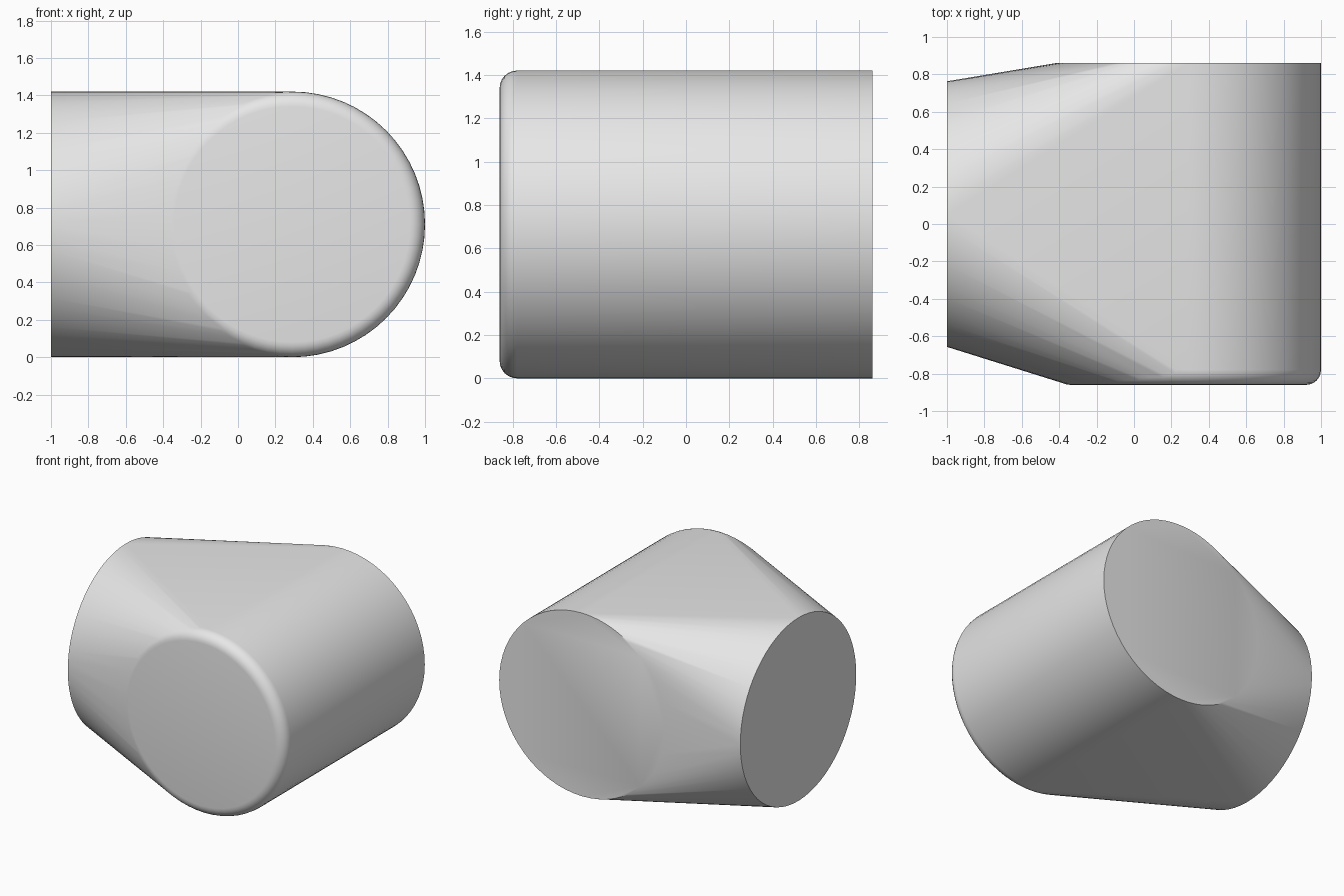
import bpy, bmesh
from math import sin, cos, pi, radians

cube = bpy.data.objects.get("Cube")
if cube:
    bpy.data.objects.remove(cube, do_unlink=True)

RADIUS = 0.71      # both pipe ends share one radius
HALF_DEPTH = 0.86
AXIS_X = 0.29      # centre of the front-to-back pipe
SIDE_Y = 0.053     # centre of the side opening
BEVEL = 0.08
SEGMENTS = 64

grey = bpy.data.materials.new("plain grey")
grey.use_nodes = True
colour = (0.8, 0.8, 0.8, 1)
grey.diffuse_color = colour
grey.node_tree.nodes["Principled BSDF"].inputs["Base Color"].default_value = colour

bm = bmesh.new()


def ring(radius, place):
    """Add a circle of points; place maps (across, up) to a position."""
    for i in range(SEGMENTS):
        a = 2 * pi * i / SEGMENTS
        bm.verts.new(place(radius * cos(a), RADIUS + radius * sin(a)))


# Back disc
ring(RADIUS, lambda u, z: (AXIS_X + u, HALF_DEPTH, z))

# Rounded front rim
for step in range(7):
    a = step / 6 * pi / 2
    y = -HALF_DEPTH + BEVEL * (1 - sin(a))
    ring(RADIUS - BEVEL * (1 - cos(a)), lambda u, z: (AXIS_X + u, y, z))

# Side disc
ring(RADIUS, lambda u, z: (-1, SIDE_Y + u, z))

# Wrap a tight skin around the discs and merge the flat caps
hull = bmesh.ops.convex_hull(bm, input=bm.verts[:])
loose = [v for v in bm.verts if not v.link_faces]
bmesh.ops.delete(bm, geom=loose, context="VERTS")
bmesh.ops.dissolve_limit(bm, angle_limit=radians(0.2), verts=bm.verts[:], edges=bm.edges[:])
bmesh.ops.recalc_face_normals(bm, faces=bm.faces[:])

mesh = bpy.data.meshes.new("elbow_body")
bm.to_mesh(mesh)
bm.free()
mesh.materials.append(grey)
body = bpy.data.objects.new("elbow_body", mesh)
bpy.context.collection.objects.link(body)

bpy.ops.object.select_all(action="DESELECT")
body.select_set(True)
bpy.context.view_layer.objects.active = body
bpy.ops.object.shade_smooth_by_angle(angle=radians(30))
